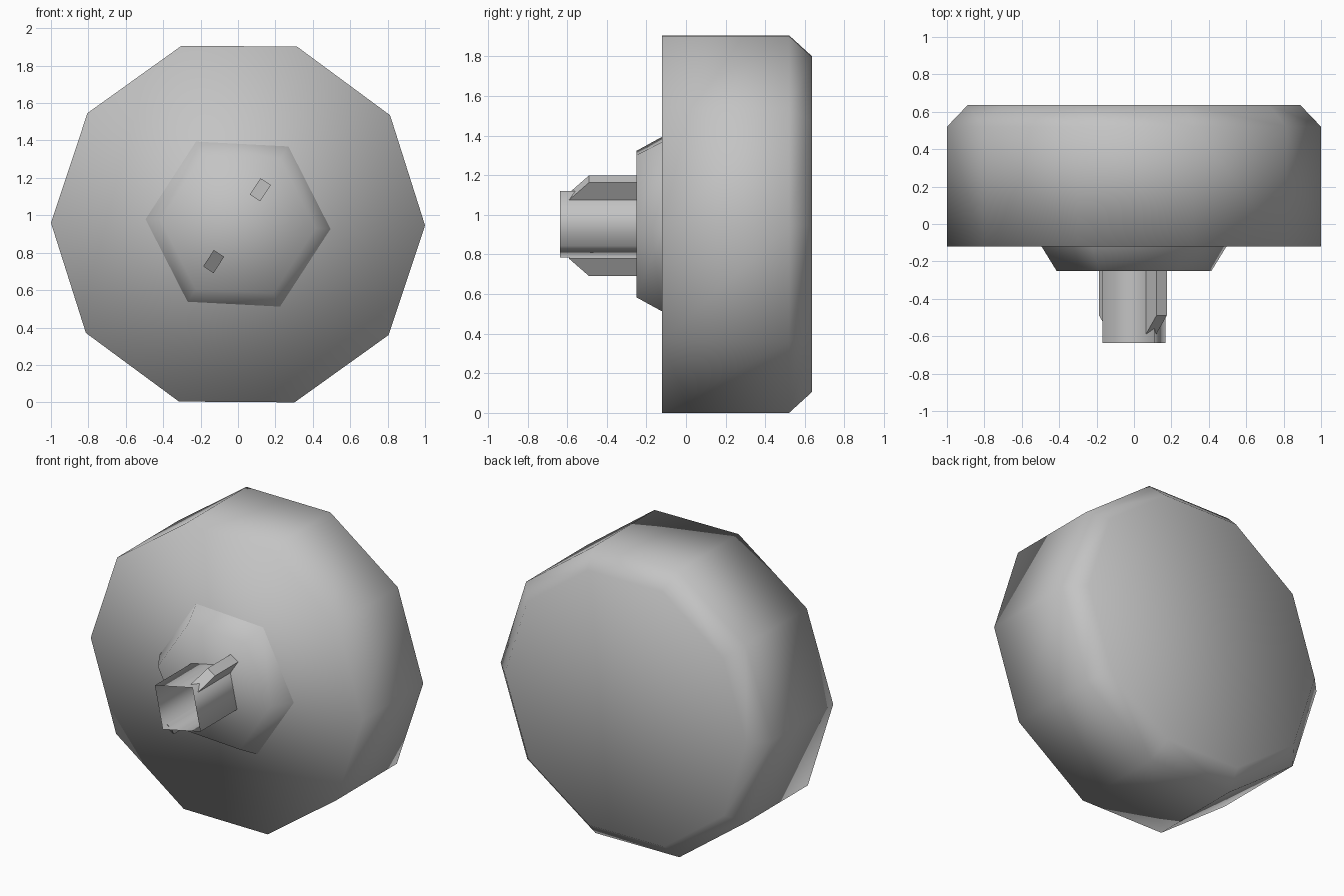
import bpy
import bmesh
from math import cos, sin, radians, tau

CENTRE_Z = 0.953

cube = bpy.data.objects.get("Cube")
if cube:
    bpy.data.objects.remove(cube, do_unlink=True)

grey = bpy.data.materials.new("plain_grey")
grey.use_nodes = True
COLOUR = (0.55, 0.55, 0.55, 1)
grey.diffuse_color = COLOUR
grey.node_tree.nodes["Principled BSDF"].inputs["Base Color"].default_value = COLOUR


def finish(name, bm, smooth):
    mesh = bpy.data.meshes.new(name)
    for face in bm.faces:
        face.smooth = smooth
    bm.to_mesh(mesh)
    bm.free()
    mesh.materials.append(grey)
    obj = bpy.data.objects.new(name, mesh)
    bpy.context.scene.collection.objects.link(obj)


def lathe(name, sides, start, profile, front_cap=False, back_cap=False):
    """Sweep (y, radius) pairs, front to back, around the knob's axis."""
    bm = bmesh.new()
    angles = [radians(start) + tau * i / sides for i in range(sides)]
    rings = [[bm.verts.new((r * cos(a), y, CENTRE_Z + r * sin(a))) for a in angles]
             for y, r in profile]
    for near, far in zip(rings, rings[1:]):
        for i in range(sides):
            j = (i + 1) % sides
            bm.faces.new((near[i], far[i], far[j], near[j]))
    if front_cap:
        bm.faces.new(rings[0])
    if back_cap:
        bm.faces.new(rings[-1][::-1])
    finish(name, bm, True)


def fin(name, angle, inner, outer, half_width=0.033):
    """Radial rib whose front end slopes back towards its outer edge."""
    bm = bmesh.new()
    a = radians(angle)
    outline = [(inner, -0.59), (outer, -0.49), (outer, -0.25), (inner, -0.25)]
    sides = [[bm.verts.new((r * cos(a) - w * sin(a), y,
                            CENTRE_Z + r * sin(a) + w * cos(a)))
              for r, y in outline] for w in (-half_width, half_width)]
    bm.faces.new(sides[0])
    bm.faces.new(sides[1][::-1])
    for i in range(4):
        j = (i + 1) % 4
        bm.faces.new((sides[0][i], sides[1][i], sides[1][j], sides[0][j]))
    bmesh.ops.recalc_face_normals(bm, faces=bm.faces[:])
    finish(name, bm, False)


# Ten-sided grip, chamfered at the back
lathe("knob_disc", 10, -0.4, [(-0.12, 1), (0.52, 1), (0.635, 0.89)], True, True)
# Six-sided tapered collar on the front
lathe("collar", 6, -3, [(-0.25, 0.415), (-0.12, 0.495)], front_cap=True)
# Open square socket
lathe("shaft", 4, 57, [(-0.635, 0.2), (-0.25, 0.2)])
# Ribs straddling two opposite corners of the socket
fin("upper_fin", 57, 0.167, 0.271)
fin("lower_fin", 237, 0.187, 0.291)
